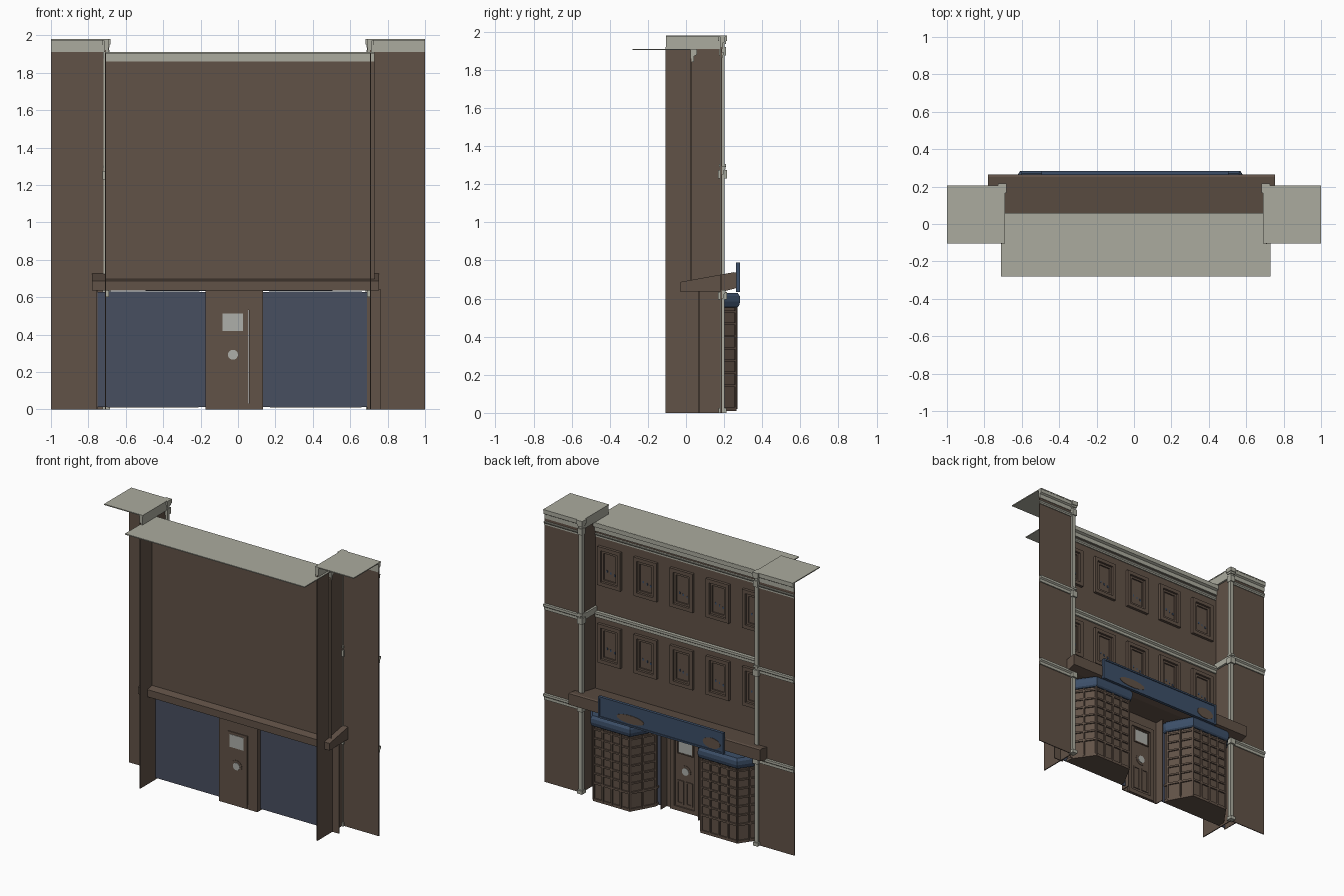
import bpy, bmesh, math
from mathutils import Vector

if "Cube" in bpy.data.objects:
    bpy.data.objects.remove(bpy.data.objects["Cube"])

def mat(name, r, g, b):
    m = bpy.data.materials.new(name)
    m.diffuse_color = (r, g, b, 1)
    m.use_nodes = True
    m.node_tree.nodes["Principled BSDF"].inputs["Base Color"].default_value = m.diffuse_color
    return m

BROWN = mat("brown_brick", .120, .084, .063)
STONE = mat("pale_stone", .41, .41, .345)
BLUE = mat("sign_blue", .045, .078, .14)
SLATE = mat("slate_blue", .064, .077, .118)
GLASS = mat("pale_glass", .42, .43, .40)

def make(name, verts, faces, m):
    me = bpy.data.meshes.new(name)
    me.from_pydata(verts, [], faces)
    bm = bmesh.new()
    bm.from_mesh(me)
    bmesh.ops.recalc_face_normals(bm, faces=bm.faces)
    bm.to_mesh(me)
    bm.free()
    me.materials.append(m)
    ob = bpy.data.objects.new(name, me)
    bpy.context.collection.objects.link(ob)
    return ob

def loft(name, rings, m):
    """Closed solid through rings with equal point counts."""
    n = len(rings[0])
    verts = [p for r in rings for p in r]
    faces = [(k*n+i, k*n+(i+1) % n, (k+1)*n+(i+1) % n, (k+1)*n+i)
             for k in range(len(rings)-1) for i in range(n)]
    faces += [tuple(range(n)), tuple(range((len(rings)-1)*n, len(rings)*n))]
    return make(name, verts, faces, m)

def box(name, x0, x1, y0, y1, z0, z1, m=BROWN):
    q = [(x0, y0), (x1, y0), (x1, y1), (x0, y1)]
    return loft(name, [[(x, y, z) for x, y in q] for z in (z0, z1)], m)

def profile_x(name, pts, x0, x1, m):
    """Extrude a (y, z) profile along x."""
    return loft(name, [[(x, y, z) for y, z in pts] for x in (x0, x1)], m)

def bar(name, p, q, z0, z1, d, m=BROWN):
    """Upright slab from p to q in plan, with half-thickness d."""
    p, q = Vector(p), Vector(q)
    t = (q-p).normalized()
    n = Vector((-t.y, t.x))*d
    ring = [p-n, q-n, q+n, p+n]
    return loft(name, [[(v.x, v.y, z) for v in ring] for z in (z0, z1)], m)

def frame(name, x0, x1, y0, y1, z0, z1, w, m=BROWN):
    box(name+"_left", x0, x0+w, y0, y1, z0, z1, m)
    box(name+"_right", x1-w, x1, y0, y1, z0, z1, m)
    box(name+"_sill", x0+w, x1-w, y0, y1, z0, z0+w, m)
    box(name+"_head", x0+w, x1-w, y0, y1, z1-w, z1, m)

def moulding(y, z0, z1, d):
    """Stepped moulding profile."""
    zm = z0+(z1-z0)*.45
    return [(y, z0), (y+d*.5, z0), (y+d*.5, zm), (y+d, zm+.008), (y+d, z1), (y, z1)]

def disc(name, x, y, z, rx, rz, d, m, n=14):
    return loft(name, [[(x+rx*math.cos(2*math.pi*i/n), yy, z+rz*math.sin(2*math.pi*i/n))
                        for i in range(n)] for yy in (y-d, y+d)], m)

# Upper main wall, string course, cornice and roof
WY = .03
box("main_wall", -.71, .73, WY-.006, WY, .66, 1.86)
profile_x("main_cornice", moulding(WY-.006, 1.84, 1.908, .034), -.71, .73, STONE)
profile_x("main_cornice_lower", moulding(WY, 1.80, 1.825, .014), -.70, .70, STONE)
profile_x("main_string_course", moulding(WY, 1.22, 1.265, .024), -.70, .70, STONE)
box("main_roof", -.71, .73, -.28, .057, 1.903, 1.91, STONE)

# Two rows of five windows
for r, zc in enumerate((1.04, 1.60)):
    for i in range(5):
        x = .585-.29*i
        nm = f"window_{r}_{i}"
        frame(nm+"_outer", x-.092, x+.092, WY, WY+.02, zc-.14, zc+.14, .026)
        frame(nm+"_sash", x-.062, x+.062, WY, WY+.010, zc-.11, zc+.11, .014)
        for k in range(3):
            box(nm+f"_chip_{k}", x-.04+.03*k, x-.03+.03*k, WY, WY+.002,
                zc-.055+.008*k, zc-.04+.008*k, BLUE)

# Side towers
for s, nm in ((-1, "left"), (1, "right")):
    def tb(part, a, b, y0, y1, z0, z1, m=BROWN):
        return box(f"{nm}_tower_{part}", min(s*a, s*b), max(s*a, s*b), y0, y1, z0, z1, m)
    a, b = sorted((s*.70, s*1.0))
    tb("front", .70, 1, .182, .188, 0, 1.92)
    tb("return", .705, .712, -.108, .188, 0, 1.92)
    profile_x(f"{nm}_tower_cornice", moulding(.18, 1.91, 1.978, .025), a, b, STONE)
    profile_x(f"{nm}_tower_cornice_lower", moulding(.188, 1.865, 1.89, .012), a, b, STONE)
    tb("cornice_return", .692, .716, -.104, .2, 1.91, 1.978, STONE)
    tb("roof", .69, 1, -.104, .207, 1.973, 1.98, STONE)
    for k, z in enumerate((.60, 1.25)):
        profile_x(f"{nm}_tower_band_{k}", moulding(.186, z, z+.045, .02), a, b, STONE)
        tb(f"band_return_{k}", .69, .706, .03, .2, z, z+.045, STONE)
    # Corner pilaster with blocks
    tb("pilaster", .69, .718, .178, .203, 0, 1.95, STONE)
    for k, (z0, z1, w) in enumerate(((0, .025, .02), (.595, .635, .021), (1.23, 1.275, .021),
                                     (1.29, 1.305, .018), (1.875, 1.92, .018), (1.935, 1.965, .018),
                                     (1.95, 1.98, .023))):
        tb(f"pilaster_block_{k}", .704-w, .704+w, .19-w, .193+w, z0, z1, STONE)

# Sloping ledge over the shop, and the sign board
profile_x("shop_ledge", [(-.03, .635), (-.03, .687), (.25, .738), (.265, .735), (.265, .655), (.2, .638)],
          -.78, .755, BROWN)
box("sign_board", -.49, .50, .262, .278, .637, .785, BLUE)
frame("sign_frame", -.495, .505, .262, .284, .634, .788, .012, BLUE)
disc("sign_worn_patch_a", .25, .279, .685, .11, .03, .002, BROWN)
disc("sign_worn_patch_b", -.40, .279, .69, .07, .038, .002, BROWN)

# Lower shop wall: blue panels either side of the doorway
SY = .07
box("panel_left", -.75, -.17, SY-.006, SY, .012, .628, SLATE)
box("panel_right", .13, .69, SY-.006, SY, .012, .628, SLATE)
box("wall_end_left", -.756, -.75, SY-.006, .19, 0, .64)
box("wall_end_right", .69, .765, SY-.006, SY, 0, .64)

# Recessed doorway
DY = .03
box("door_reveal_left", -.174, -.168, DY, SY+.03, 0, .64)
box("door_reveal_right", .128, .134, DY, SY+.03, 0, .64)
box("door_wall_left", -.17, -.10, DY, DY+.006, 0, .64)
box("door_wall_right", .06, .13, DY, DY+.006, 0, .64)
box("door_wall_head", -.10, .06, DY, DY+.006, .53, .64)
frame("door_frame", -.135, .09, DY, DY+.022, 0, .56, .03)
box("door_leaf", -.10, .055, DY-.006, DY+.012, .012, .53)
box("door_window", -.083, .028, DY-.009, DY+.016, .42, .512, GLASS)
frame("door_window_frame", -.09, .036, DY+.01, DY+.02, .413, .52, .008)
disc("door_porthole_ring", -.027, DY+.003, .292, .043, .043, .012, BROWN)
disc("door_porthole", -.027, DY+.003, .292, .027, .027, .015, GLASS)
for i, x in enumerate((-.085, -.015)):
    frame(f"door_panel_{i}", x, x+.055, DY+.012, DY+.018, .05, .22, .01)

# Two bay windows, mirrored about the doorway
PLAN = [(.175, .07), (.175, .10), (.265, .262), (.555, .262), (.655, .12), (.655, .07)]
CX, CY = .415, .07

def ring(z, k):
    return [(CX+(x-CX)*(1+k/.24), CY+(y-CY)*(1+k/.19), z) for x, y in PLAN]

def flip(p):
    return (-.04-p[0], p[1])

for mirrored, nm in ((False, "right"), (True, "left")):
    f = flip if mirrored else (lambda p: (p[0], p[1]))
    rr = lambda z, k: [(*f(p), z) for p in ring(z, k)]
    loft(f"{nm}_bay_body", [rr(.01, -.004), rr(.60, -.004)], BROWN)
    loft(f"{nm}_bay_plinth", [rr(.01, .004), rr(.03, .004)], BROWN)
    loft(f"{nm}_bay_sill", [rr(.135, .006), rr(.15, .006)], BROWN)
    # rounded blue canopy
    loft(f"{nm}_bay_canopy", [rr(.553, .006), rr(.562, .016), rr(.585, .022),
                              rr(.612, .020), rr(.63, .008)], BLUE)
    pl = [f(p) for p in PLAN]
    for e in (1, 2, 3):
        p, q = Vector(pl[e]), Vector(pl[e+1])
        for k in range(6):
            z = .205+.064*k
            bar(f"{nm}_bay_bar_{e}_{k}", p, q, z, z+.012, .005)
        n = 4 if e == 2 else 2
        for k in range(n+1):
            c = p.lerp(q, k/n)
            t = (q-p).normalized()*.006
            bar(f"{nm}_bay_mullion_{e}_{k}", c-t, c+t, .02, .56, .006)
